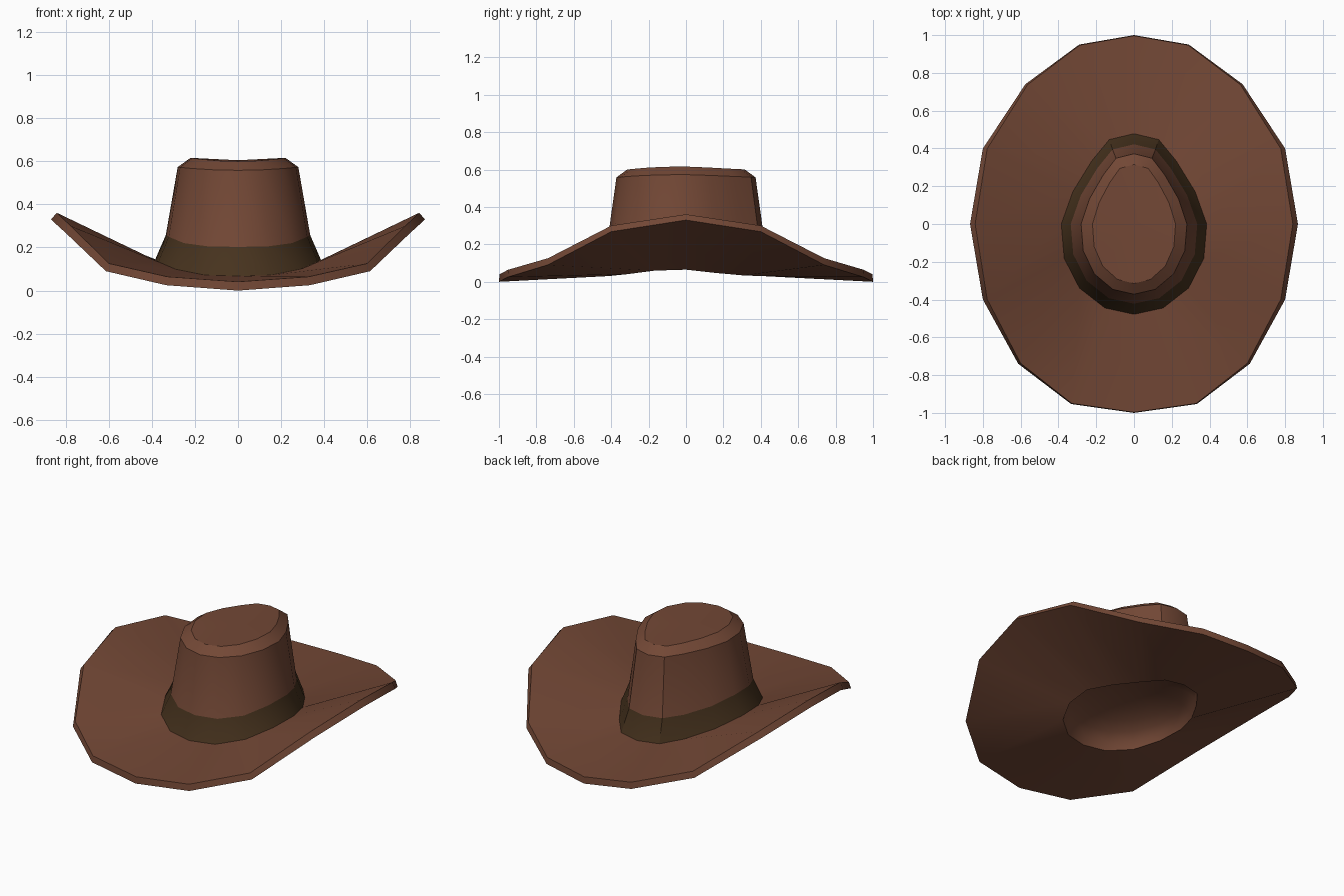
import bpy, bmesh, math

if "Cube" in bpy.data.objects:
    bpy.data.objects.remove(bpy.data.objects["Cube"])


def material(name, color):
    m = bpy.data.materials.new(name)
    m.diffuse_color = (*color, 1)
    m.use_nodes = True
    m.node_tree.nodes["Principled BSDF"].inputs["Base Color"].default_value = m.diffuse_color
    return m


leather = material("brown leather", (0.17, 0.064, 0.036))
ribbon = material("dark olive band", (0.063, 0.033, 0.013))

# Right half of the egg-shaped crown outline (back to front), unit size
EGG = [(0, 1), (.34, .935), (.58, .70), (.84, .36), (1, 0),
       (.96, -.38), (.75, -.71), (.40, -.93), (0, -1)]
# Right half of the brim edge: x, y, height of the underside
BRIM = [(0, 1, 0), (.29, .95, .025), (.575, .74, .09), (.80, .40, .268),
        (.868, 0, .33), (.80, -.40, .268), (.613, -.74, .09),
        (.333, -.953, .025), (0, -1, 0)]


def mirror(half):
    return half + [(-x, y, z) for x, y, z in half[-2:0:-1]]


def egg_ring(rx, ry, z, lift, power=2):
    """Egg ring whose sides rise above its front and back by lift."""
    return mirror([(x * rx, y * ry, z + lift * x ** power) for x, y in EGG])


rim_top = mirror([(x - .027 * (x / .868) ** 2, y * .997,
                   z + .041 - .010 * (x / .868) ** 2) for x, y, z in BRIM])

# Shallow dome lining the head opening, from its middle outwards
lining = []
for deg in (75, 60, 45, 30, 15):
    c, s = math.cos(math.radians(deg)), math.sin(math.radians(deg))
    lining.append(egg_ring(.345 * c, .44 * c, .03 + .18 * s, .035 * (1 - s), 4))

# Rings from the lining, round the brim, up to the crown top
rings = lining + [
    egg_ring(.345, .44, .03, .035, 4),     # head opening
    mirror(BRIM),                          # lower brim edge
    rim_top,                               # upper brim edge
    egg_ring(.385, .478, .067, .075, 3),   # foot of the band
    egg_ring(.335, .422, .203, .055, 4),   # top of the band
    egg_ring(.28, .372, .558, .015),       # crown shoulder
    egg_ring(.22, .315, .60, .016),        # crown top edge
]
BAND = len(lining) + 3

bm = bmesh.new()
loops = [[bm.verts.new(p) for p in ring] for ring in rings]
n = len(loops[0])
for r, (a, b) in enumerate(zip(loops, loops[1:])):
    for i in range(n):
        j = (i + 1) % n
        f = bm.faces.new((a[i], a[j], b[j], b[i]))
        f.material_index = 1 if r == BAND else 0
# Lining and crown caps
for loop, z in ((loops[0], .21), (loops[-1], .605)):
    c = bm.verts.new((0, 0, z))
    for i in range(n):
        bm.faces.new((loop[i], loop[(i + 1) % n], c))
bmesh.ops.recalc_face_normals(bm, faces=bm.faces)

mesh = bpy.data.meshes.new("hat_shell")
bm.to_mesh(mesh)
bm.free()
mesh.materials.append(leather)
mesh.materials.append(ribbon)
hat = bpy.data.objects.new("hat_shell", mesh)
bpy.context.collection.objects.link(hat)
bpy.context.view_layer.objects.active = hat
hat.select_set(True)
bpy.ops.object.shade_smooth_by_angle(angle=math.radians(30))
